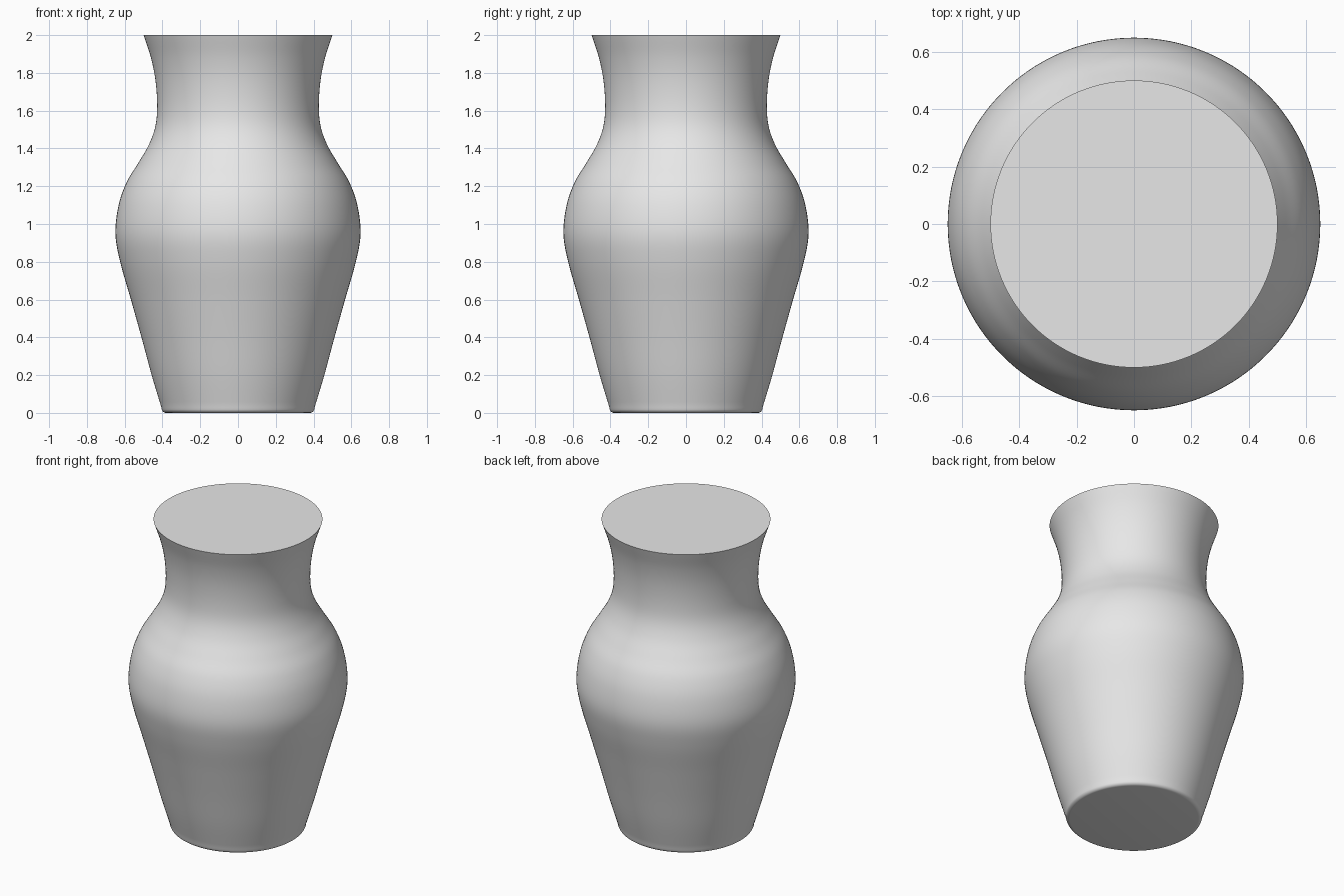
import bpy
import bmesh
import math

SIDES = 128
STEPS = 6

cube = bpy.data.objects.get("Cube")
if cube:
    bpy.data.objects.remove(cube, do_unlink=True)

# Plain grey clay
clay = bpy.data.materials.new("grey clay")
clay.use_nodes = True
clay.diffuse_color = (0.8, 0.8, 0.8, 1)
clay.node_tree.nodes["Principled BSDF"].inputs["Base Color"].default_value = (0.8, 0.8, 0.8, 1)

# Silhouette as (radius, height): foot, belly, shoulder, neck, lip
outline = [(0.406, 0.03), (0.457, 0.2), (0.511, 0.4), (0.567, 0.6), (0.624, 0.8),
           (0.649, 0.95), (0.632, 1.1), (0.59, 1.22), (0.53, 1.32), (0.472, 1.42),
           (0.437, 1.52), (0.428, 1.63), (0.437, 1.76), (0.461, 1.88), (0.5, 2.0)]


def smooth_curve(points):
    """Pass a smooth curve through the points."""
    ends = [tuple(2 * a - b for a, b in zip(points[i], points[j])) for i, j in ((0, 1), (-1, -2))]
    p = [ends[0], *points, ends[1]]
    curve = []
    for a, b, c, d in zip(p, p[1:], p[2:], p[3:]):
        for k in range(STEPS):
            t = k / STEPS
            curve.append(tuple(
                0.5 * (2 * q + (r - o) * t + (2 * o - 5 * q + 4 * r - s) * t * t
                       + (3 * q - o - 3 * r + s) * t ** 3)
                for o, q, r, s in zip(a, b, c, d)))
    return curve + [points[-1]]


# Rounded foot edge leading into the body curve
foot = [(0.38 + 0.025 * math.sin(a), 0.025 * (1 - math.cos(a)))
        for a in (math.radians(15 * k) for k in range(6))]
profile = foot + smooth_curve(outline)

# Turn the profile into a closed vase
bm = bmesh.new()
rings = []
for radius, height in profile:
    angles = [math.tau * i / SIDES for i in range(SIDES)]
    rings.append([bm.verts.new((radius * math.cos(a), radius * math.sin(a), height)) for a in angles])
for low, high in zip(rings, rings[1:]):
    for i in range(SIDES):
        j = (i + 1) % SIDES
        bm.faces.new((low[i], low[j], high[j], high[i]))
bm.faces.new(rings[0][::-1])
bm.faces.new(rings[-1])

mesh = bpy.data.meshes.new("vase_body")
bm.to_mesh(mesh)
bm.free()
mesh.materials.append(clay)
vase = bpy.data.objects.new("vase_body", mesh)
bpy.context.collection.objects.link(vase)

# Smooth sides, crisp lip
bpy.ops.object.select_all(action="DESELECT")
vase.select_set(True)
bpy.context.view_layer.objects.active = vase
bpy.ops.object.shade_smooth_by_angle(angle=math.radians(35))
